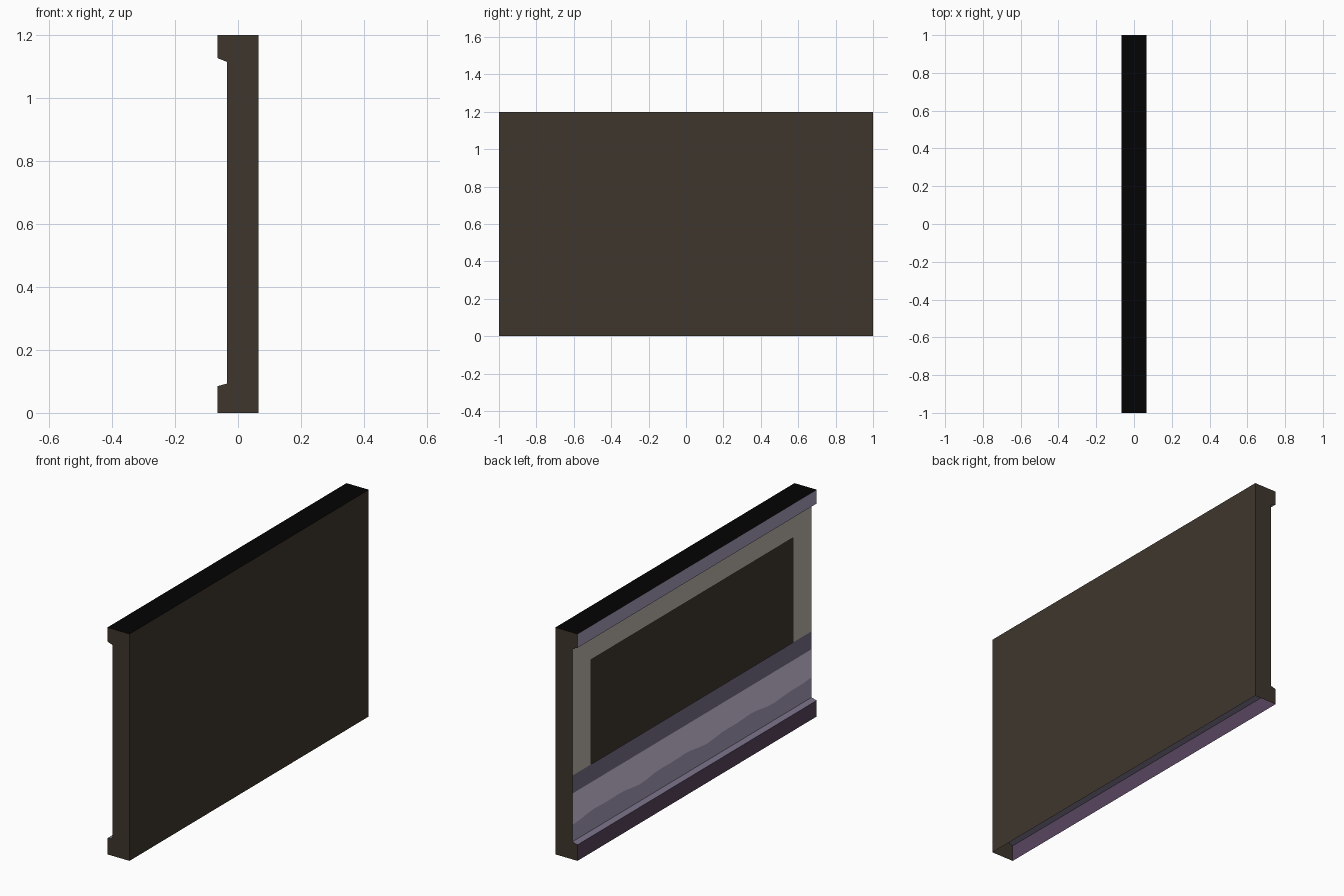
import bpy, bmesh, math
from mathutils import Vector

if "Cube" in bpy.data.objects:
    bpy.data.objects.remove(bpy.data.objects["Cube"])

def mat(name, r, g, b):
    lin = lambda c: (c / 255 / 12.92) if c < 11 else ((c / 255 + 0.055) / 1.055) ** 2.4
    m = bpy.data.materials.new(name)
    m.diffuse_color = (lin(r), lin(g), lin(b), 1)
    m.use_nodes = True
    m.node_tree.nodes["Principled BSDF"].inputs["Base Color"].default_value = m.diffuse_color
    return m

BROWN = mat("dark_brown", 62, 54, 44)
BLACK = mat("black_top", 3, 3, 3)
GREY = mat("warm_grey", 190, 185, 173)
LIGHT = mat("light_lavender", 218, 204, 232)
MID = mat("mid_lavender", 168, 159, 187)
DARK = mat("dark_lavender", 122, 115, 138)
PLUM = mat("plum", 88, 70, 95)

X0, X1, XR = -0.065, 0.065, -0.035      # lip front, back face, recessed face
LIP_LO, REC_LO, REC_HI, LIP_HI, TOP = 0.085, 0.093, 1.115, 1.127, 1.2

def part(name, material, faces):
    """Object from (points, outward direction) faces in one colour."""
    bm = bmesh.new()
    for pts, out in faces:
        f = bm.faces.new([bm.verts.new(p) for p in pts])
        f.normal_update()
        if f.normal.dot(Vector(out)) < 0:
            f.normal_flip()
    bmesh.ops.remove_doubles(bm, verts=bm.verts, dist=1e-5)
    me = bpy.data.meshes.new(name)
    bm.to_mesh(me)
    bm.free()
    me.materials.append(material)
    ob = bpy.data.objects.new(name, me)
    bpy.context.collection.objects.link(ob)
    return ob

def strip(a, b, out):
    """Full-length face along y between two (x, z) profile points."""
    return ([(a[0], -1, a[1]), (a[0], 1, a[1]), (b[0], 1, b[1]), (b[0], -1, b[1])], out)

def panel(y0, y1, z0, z1):
    """Rectangle on the recessed face."""
    return ([(XR, y0, z0), (XR, y1, z0), (XR, y1, z1), (XR, y0, z1)], (-1, 0, 0))

def band(lo, hi, n=32):
    """Band on the recessed face between two height functions of y."""
    ys = [-1 + 2 * i / n for i in range(n + 1)]
    return [([(XR, a, lo(a)), (XR, b, lo(b)), (XR, b, hi(b)), (XR, a, hi(a))], (-1, 0, 0))
            for a, b in zip(ys, ys[1:])]

# Back face and the two profiled ends (underside is open)
profile = [(X1, 0), (X1, TOP), (X0, TOP), (X0, LIP_HI), (XR, REC_HI),
           (XR, REC_LO), (X0, LIP_LO), (X0, 0)]
shell = [strip((X1, 0), (X1, TOP), (1, 0, 0))]
shell += [([(x, s, z) for x, z in profile], (0, s, 0)) for s in (-1, 1)]
part("back_and_ends", BROWN, shell)
part("top_cap", BLACK, [strip((X0, TOP), (X1, TOP), (0, 0, 1))])

# Lips above and below the recess
part("upper_lip", MID, [strip((X0, LIP_HI), (X0, TOP), (-1, 0, 0)),
                        strip((X0, LIP_HI), (XR, REC_HI), (0, 0, -1))])
part("lower_lip", PLUM, [strip((X0, 0), (X0, LIP_LO), (-1, 0, 0))])
part("lower_lip_slope", DARK, [strip((X0, LIP_LO), (XR, REC_LO), (0, 0, 1))])

# Recessed face: grey surround of an open window, lavender bands below
SILL, HEAD, HALF = 0.443, 0.997, 0.845
part("surround", GREY, [panel(-1, -HALF, SILL, REC_HI), panel(HALF, 1, SILL, REC_HI),
                        panel(-HALF, HALF, HEAD, REC_HI)])
wave = lambda y: 0.193 + 0.007 * math.sin(11 * y) + 0.004 * math.sin(23 * y + 1)
upper = lambda y: 0.348
part("dark_band", DARK, band(upper, lambda y: SILL, 1))
part("light_band", LIGHT, band(wave, upper))
part("mid_band", MID, band(lambda y: REC_LO, wave))
